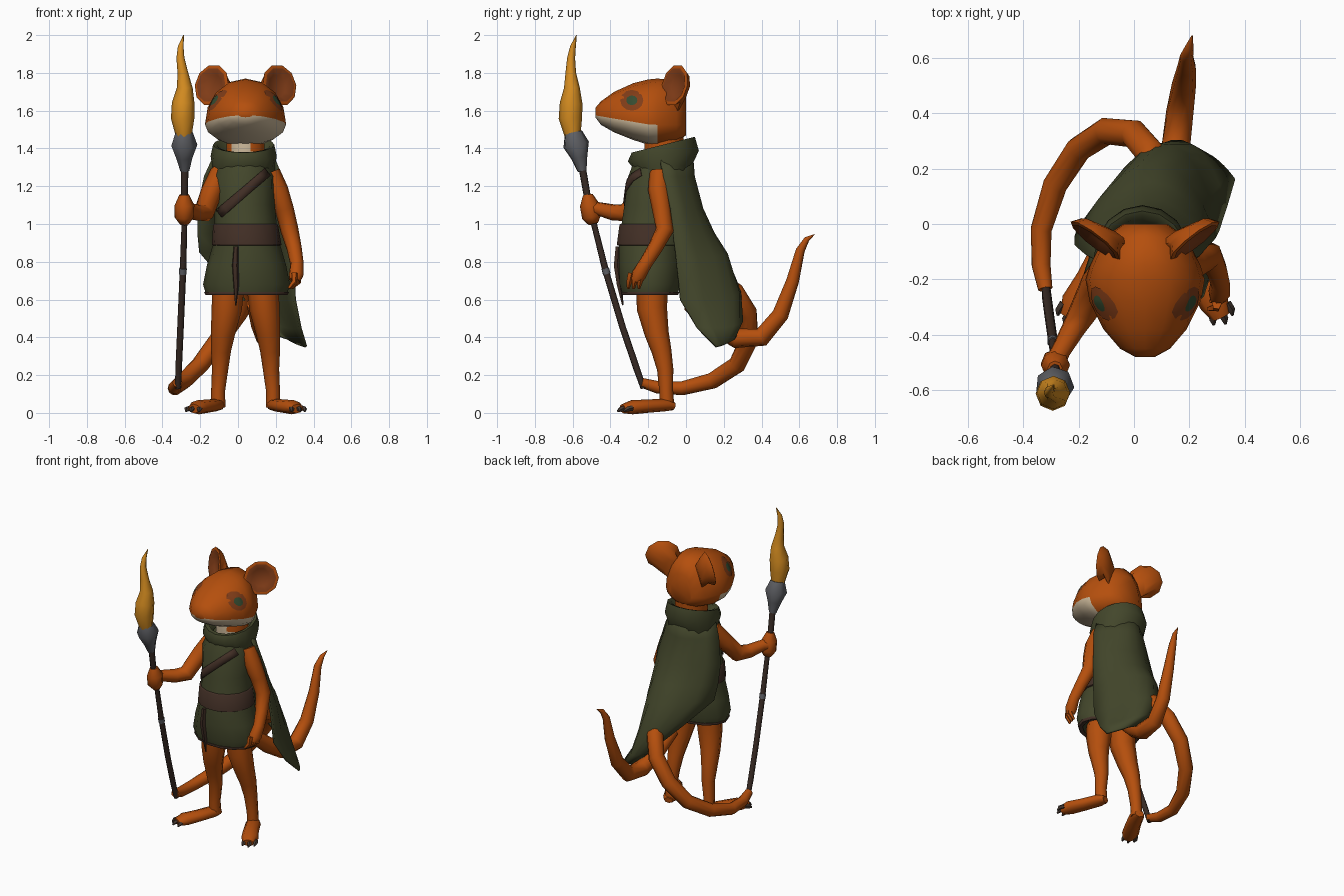
import bpy, bmesh, math
from mathutils import Vector as V
from mathutils.bvhtree import BVHTree

def material(name, rgb):
    m = bpy.data.materials.new(name)
    m.diffuse_color = (*rgb, 1)
    return m

ORANGE = material("orange_fur", (0.46, 0.078, 0.004))
CREAM = material("cream_fur", (0.6, 0.48, 0.32))
SHADE = material("dark_fur", (0.22, 0.046, 0.009))
GREEN = material("green_cloth", (0.056, 0.062, 0.024))
BROWN = material("brown_leather", (0.052, 0.027, 0.018))
WOOD = material("dark_wood", (0.04, 0.024, 0.018))
GREY = material("grey_metal", (0.115, 0.118, 0.13))
FLAME = material("flame_yellow", (0.68, 0.27, 0.015))
IRIS = material("green_eye", (0.035, 0.07, 0.03))
CLAW = material("dark_claw", (0.06, 0.04, 0.03))
X, Y, Z = V((1, 0, 0)), V((0, 1, 0)), V((0, 0, 1))
CX = 0.04  # mirror plane of head and legs


def ring(c, u, v, n):
    return [V(c) + u * math.cos(2 * math.pi * i / n) + v * math.sin(2 * math.pi * i / n)
            for i in range(n)]


def power(x, e):
    return math.copysign(abs(x) ** e, x)


def loft(name, rings, mats, closed=True, caps=True, rule=None, thick=0, angle=62):
    """Skin a list of equal point rows; rule(face centre) gives a material index."""
    bm = bmesh.new()
    rows = [[bm.verts.new(p) for p in r] for r in rings]
    n = len(rows[0])
    for a, b in zip(rows, rows[1:]):
        for i in range(n if closed else n - 1):
            j = (i + 1) % n
            bm.faces.new((a[i], a[j], b[j], b[i]))
    if caps:
        bm.faces.new(rows[0])
        bm.faces.new(rows[-1])
    bmesh.ops.recalc_face_normals(bm, faces=bm.faces)
    if rule:
        for f in bm.faces:
            f.material_index = rule(f.calc_center_median())
    me = bpy.data.meshes.new(name)
    bm.to_mesh(me)
    bm.free()
    for m in mats:
        me.materials.append(m)
    ob = bpy.data.objects.new(name, me)
    bpy.context.collection.objects.link(ob)
    bpy.ops.object.select_all(action='DESELECT')
    ob.select_set(True)
    bpy.context.view_layer.objects.active = ob
    bpy.ops.object.shade_smooth_by_angle(angle=math.radians(angle))
    if thick:
        s = ob.modifiers.new("thickness", 'SOLIDIFY')
        s.thickness = thick
        s.offset = 0
    return ob


def tube(name, pts, mat, n=8, squash=1.0, rule=None):
    """Round limb along (x, y, z, radius) points."""
    cs = [V(p[:3]) for p in pts]
    rings, u = [], None
    for i, p in enumerate(pts):
        t = (cs[min(i + 1, len(cs) - 1)] - cs[max(i - 1, 0)]).normalized()
        u = t.orthogonal() if u is None else u - t * u.dot(t)
        u.normalize()
        r = ring((0, 0, 0), u * p[3], t.cross(u) * p[3], n)
        rings.append([cs[i] + V((q.x, q.y, q.z * squash)) for q in r])
    return loft(name, rings, mat if isinstance(mat, list) else [mat], rule=rule)


def surface(ob):
    return BVHTree.FromPolygons([v.co for v in ob.data.vertices],
                                [p.vertices[:] for p in ob.data.polygons])


def project(points, tree, d, lift):
    """Drop points along d onto a surface."""
    out = []
    for p in points:
        hit = tree.ray_cast(p - d * 2, d)[0]
        out.append((hit if hit else p) - d * lift)
    return out


def mirror(pts, s):
    return [(CX + s * (p[0] - CX), *p[1:]) for p in pts]


# Head: boxy sections from snout to nape, cream below the lip line
def lip(y):
    return max(1.575 - 0.17 * (y + 0.48), 1.525)

rings = []
for y, hw, zb, zt in [(-.48, .035, 1.565, 1.615), (-.45, .09, 1.525, 1.65), (-.38, .15, 1.485, 1.7),
                      (-.28, .2, 1.445, 1.745), (-.2, .215, 1.42, 1.765), (-.15, .2, 1.41, 1.77),
                      (-.05, .15, 1.43, 1.76), (0, .08, 1.47, 1.68)]:
    zl = lip(y)
    rings.append([V((CX + hw * power(p.x, .9 if p.z > 0 else 1), y,
                     zl + p.z * ((zt - zl) if p.z > 0 else (zl - zb))))
                  for p in ring((0, 0, 0), X, Z, 16)])
head = loft("head", rings, [ORANGE, CREAM],
            rule=lambda c: int(c.z < lip(c.y) - 0.002 and c.y < -0.14))
tube("neck", [(CX, -.12, 1.28, .1), (CX, -.12, 1.38, .105), (CX, -.115, 1.45, .105), (CX, -.11, 1.52, .1)],
     [ORANGE, CREAM], 12, rule=lambda c: int(c.y < -.17 and c.z > 1.33 and abs(c.x - .03) < .06))

# Eyes and cupped ears on both sides
tree = surface(head)
for s, side in ((-1, "right"), (1, "left")):
    d = X * -s
    for part, mat, r, lift in (("eye_patch", SHADE, .06, .003), ("eye", IRIS, .028, .006)):
        rows = [project(ring((CX, -.287, 1.655), Y * r * k, Z * r * .9 * k, 12), tree, d, lift)
                for k in (1, .6, .2)]
        loft(f"{side}_{part}", rows, [mat], thick=.003)
    n = V((s * .6, -.78, .2)).normalized()
    u = n.cross(Z).normalized()
    v = u.cross(n)
    v = v if v.z > 0 else -v
    c = V((CX + s * .18, -.06, 1.735))
    root = V((CX + s * .1, -.05, 1.66))
    rows = [ring(root, u * .06, v * .075, 10), ring(c - n * .035, u * .088, v * .09, 10),
            ring(c, u * .112, v * .112, 10), ring(c + n * .005, u * .095, v * .095, 10),
            ring(c - n * .02, u * .055, v * .06, 10)]
    ear = loft(f"{side}_ear", rows, [ORANGE, SHADE])
    for f in ear.data.polygons[30:]:
        f.material_index = 1
    ear.data.polygons[-2].material_index = 0

# Tunic with gathered hem, belt and strap
body = [(1.33, .03, -.14, .13, .14), (1.25, .03, -.16, .165, .15), (1.1, .035, -.17, .16, .16),
        (1.0, .04, -.185, .165, .16), (.9, .045, -.19, .175, .17), (.78, .045, -.19, .21, .17),
        (.68, .045, -.19, .23, .165), (.63, .045, -.19, .215, .15), (.65, .045, -.19, .12, .1)]
tunic = loft("tunic", [ring((x, y, z), X * rx, Y * ry, 14) for z, x, y, rx, ry in body], [GREEN])
loft("hem", [ring((.045, -.19, z), X * rx, Y * ry, 14)
             for z, rx, ry in ((.64, .222, .156), (.626, .215, .15), (.632, .19, .13))],
     [BROWN], caps=False, thick=.005)
belt = [(1.0, .04, -.185, .165, .165), (.995, .04, -.185, .172, .17),
        (.89, .046, -.19, .184, .179), (.885, .046, -.19, .175, .17)]
loft("belt", [ring((x, y, z), X * rx, Y * ry, 18) for z, x, y, rx, ry in belt],
     [BROWN, GREEN], rule=lambda c: int(c.y > -.15))
tree = surface(tunic)
a, b, w = V((.155, 0, 1.275)), V((-.1, 0, 1.055)), V((-.015, 0, .019))
rows = [project([p - w, p, p + w], tree, Y, .005) for p in (a.lerp(b, i / 8) for i in range(9))]
loft("shoulder_strap", rows, [BROWN], closed=False, caps=False, thick=.008)
tube("belt_tail", [(-.01, -.36, .88, .014), (-.015, -.366, .78, .018),
                   (-.01, -.352, .68, .016), (-.012, -.335, .57, .004)], BROWN, 5)

# Hood collar, higher at the back
rows = []
for z, rx, ry, tilt in ((1.24, .165, .135, .03), (1.3, .165, .153, .08), (1.36, .175, .188, .15),
                        (1.42, .162, .167, .25), (1.415, .14, .14, .25), (1.34, .112, .112, .1)):
    rows.append([p + Z * tilt * (p.y + .12) for p in ring((.03, -.12, z), X * rx, Y * ry, 16)])
loft("hood_collar", rows, [GREEN], caps=False)

# Cloak: arcs through left edge, middle of the back and right edge
arcs = [((-.12, -.14, 1.37), (.03, .03, 1.37), (.18, -.14, 1.37)),
        ((-.175, -.11, 1.25), (.03, .04, 1.25), (.23, -.12, 1.25)),
        ((-.21, -.08, 1.08), (.05, .085, 1.08), (.265, -.08, 1.08)),
        ((-.21, -.05, .95), (.065, .145, .95), (.28, -.065, .93)),
        ((-.2, -.02, .85), (.08, .215, .84), (.29, -.05, .8)),
        ((-.09, .12, .72), (.14, .28, .63), (.3, -.03, .6)),
        ((.05, .25, .57), (.21, .28, .47), (.33, .06, .45)),
        ((.2, .26, .42), (.28, .24, .38), (.36, .16, .35))]
rows = []
for l, m, r in arcs:
    l, m, r = V(l), V(m), V(r)
    k = m * 2 - (l + r) / 2
    rows.append([l * (1 - t) ** 2 + k * 2 * t * (1 - t) + r * t * t
                 for t in (i / 8 for i in range(9))])
loft("cloak", rows, [GREEN], closed=False, caps=False, thick=.014)

# Legs, feet and toe claws
for s, side in ((1, "right"), (-1, "left")):
    tube(f"{side}_leg", mirror([(-.05, -.18, .68, .085), (-.06, -.18, .55, .08), (-.08, -.155, .42, .064),
                                (-.09, -.13, .33, .053), (-.095, -.11, .23, .043),
                                (-.105, -.105, .12, .037), (-.105, -.1, .03, .038)], s), ORANGE, 8)
    tube(f"{side}_foot", mirror([(-.1, -.065, .035, .03), (-.115, -.11, .042, .048), (-.16, -.2, .036, .05),
                                 (-.21, -.285, .03, .054), (-.233, -.335, .022, .035)], s),
         ORANGE, 8, squash=.7)
    for i, (x, y) in enumerate(((-.272, -.325), (-.247, -.357), (-.205, -.36))):
        tube(f"{side}_toe_claw_{i}", mirror([(x * .85 - .025, y + .04, .025, .015), (x, y + .015, .02, .014),
                                             (x - .003, y - .004, .008, .005)], s), CLAW, 5)

# Arm holding the torch
tube("right_arm", [(-.09, -.15, 1.27, .058), (-.14, -.22, 1.17, .057), (-.18, -.31, 1.06, .054),
                   (-.22, -.38, 1.06, .044), (-.265, -.46, 1.08, .036), (-.28, -.49, 1.08, .04)], ORANGE)
tube("right_hand", [(-.283, -.49, 1.0, .025), (-.285, -.5, 1.035, .05), (-.283, -.51, 1.1, .052),
                    (-.285, -.52, 1.155, .026)], ORANGE)

# Relaxed arm with fingers
tube("left_arm", [(.17, -.14, 1.27, .055), (.21, -.145, 1.18, .056), (.245, -.13, 1.08, .05),
                  (.272, -.112, .97, .048), (.298, -.165, .87, .04), (.312, -.215, .79, .036),
                  (.308, -.25, .73, .04), (.3, -.265, .7, .03)], ORANGE)
for i in range(3):
    o = i * .028
    tube(f"left_finger_{i}", [(.315 - o * .3, -.235 - o, .74, .018), (.32 - o * .4, -.245 - o, .695, .016),
                              (.285 - o * .3, -.25 - o, .66, .008)], ORANGE, 5)

# Two tails
tube("long_tail", [(.08, -.05, .72, .056), (.08, .16, .69, .055), (.06, .255, .64, .054), (0, .325, .53, .052),
                   (-.1, .335, .39, .05), (-.2, .27, .255, .047), (-.285, .14, .17, .044),
                   (-.335, -.02, .13, .038), (-.335, -.15, .135, .034), (-.32, -.235, .16, .026)], ORANGE, 10)
tube("short_tail", [(.09, .02, .58, .045), (.12, .15, .47, .052), (.15, .27, .395, .054),
                    (.165, .4, .4, .05), (.18, .5, .52, .044), (.19, .565, .7, .034),
                    (.19, .605, .86, .024), (.2, .64, .92, .015), (.21, .68, .945, .002)], ORANGE, 10)

# Torch: staff with a small band, metal cup and flame
tube("torch_staff", [(-.318, -.225, .13, .016), (-.315, -.26, .23, .018), (-.305, -.335, .45, .018),
                     (-.292, -.425, .75, .018), (-.285, -.48, .97, .016), (-.285, -.52, 1.13, .019),
                     (-.282, -.55, 1.3, .02)], WOOD, 7)
tube("staff_band", [(-.293, -.42, .735, .021), (-.292, -.428, .765, .021)], GREY, 7)
tube("torch_cup", [(-.282, -.55, 1.28, .024), (-.285, -.565, 1.35, .044), (-.286, -.583, 1.42, .071),
                   (-.287, -.597, 1.485, .048)], GREY, 7)
tube("torch_flame", [(-.287, -.6, 1.465, .042), (-.293, -.612, 1.56, .062), (-.29, -.608, 1.64, .06),
                     (-.282, -.604, 1.72, .042), (-.292, -.61, 1.8, .028), (-.305, -.608, 1.88, .021),
                     (-.303, -.598, 1.94, .015), (-.288, -.58, 1.999, .002)], FLAME, 8)
